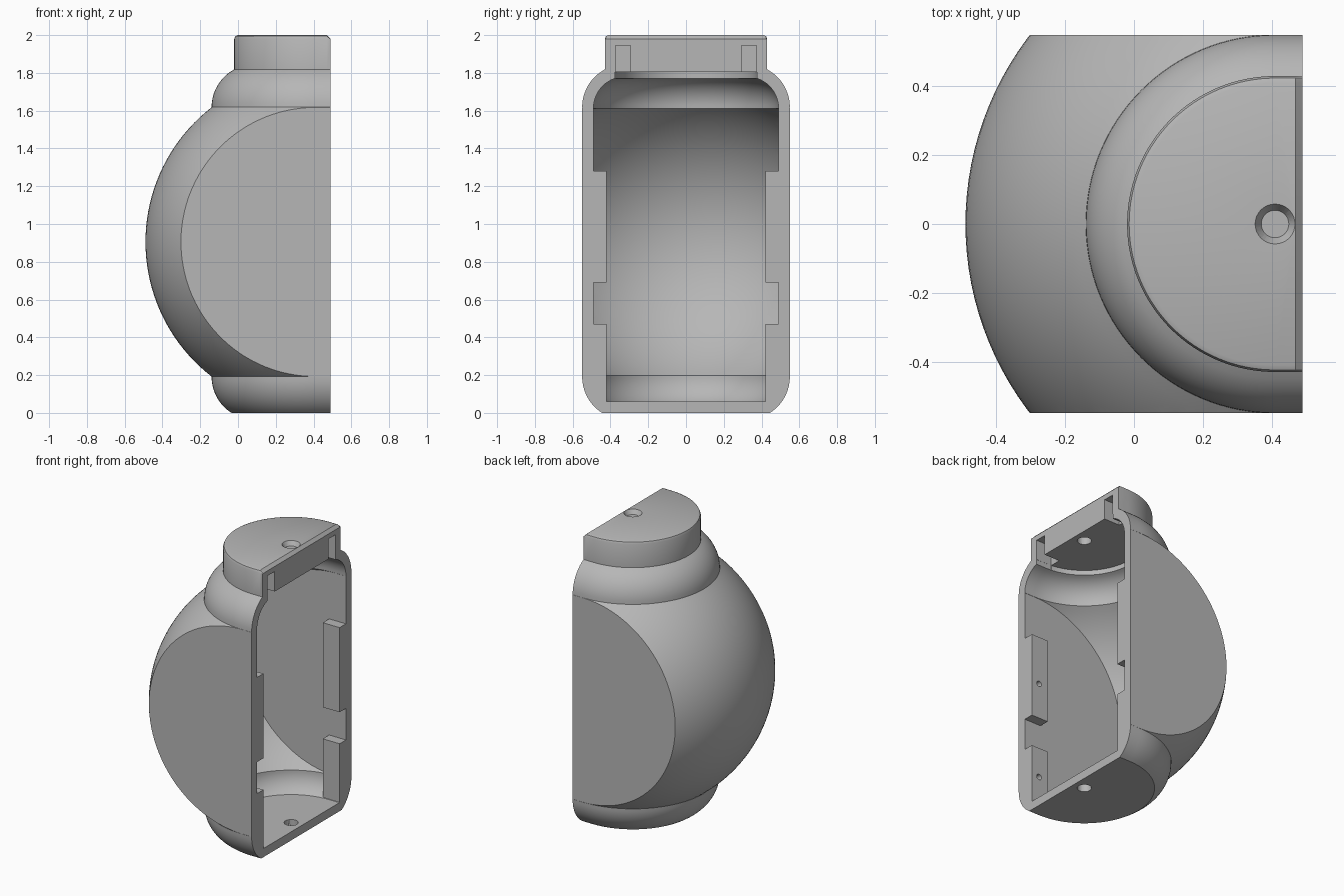
import bpy, bmesh, math
from mathutils import Matrix, Vector

cube = bpy.data.objects.get("Cube")
if cube:
    bpy.data.objects.remove(cube)

AXIS, RIM = 0.41, 0.49      # centre line of the round body, plane of the open side
MID, SHOULDER = 0.905, 0.323

grey = bpy.data.materials.new("light grey")
grey.use_nodes = True
colour = (0.47, 0.47, 0.47, 1)
grey.diffuse_color = colour
grey.node_tree.nodes["Principled BSDF"].inputs["Base Color"].default_value = colour


def make(name, bm):
    bmesh.ops.recalc_face_normals(bm, faces=bm.faces)
    mesh = bpy.data.meshes.new(name)
    bm.to_mesh(mesh)
    bm.free()
    mesh.materials.append(grey)
    obj = bpy.data.objects.new(name, mesh)
    bpy.context.collection.objects.link(obj)
    return obj


def box(name, low, high):
    bm = bmesh.new()
    bmesh.ops.create_cube(bm, size=1)
    low, high = Vector(low), Vector(high)
    for v in bm.verts:
        v.co = (low + high) / 2 + v.co * (high - low)
    return make(name, bm)


def cone(name, r1, r2, centre, depth, along_y=False):
    bm = bmesh.new()
    turn = Matrix.Rotation(math.pi / 2, 4, 'X') if along_y else Matrix()
    bmesh.ops.create_cone(bm, cap_ends=True, segments=32, radius1=r1, radius2=r2,
                          depth=depth, matrix=Matrix.Translation(centre) @ turn)
    return make(name, bm)


def arc(cr, cz, radius, start, end, steps):
    return [(cr + radius * math.cos(start + (end - start) * i / steps),
             cz + radius * math.sin(start + (end - start) * i / steps))
            for i in range(steps + 1)]


def body_profile(ball, corner, floor, neck, side):
    """Floor, lower shoulder, ball and upper shoulder as radius and height."""
    reach = math.acos(side / ball)
    half = ball * math.sin(reach)
    low = math.asin((MID - half - floor) / corner)
    high = math.acos((neck - SHOULDER) / corner)
    return ([(0, floor)] + arc(SHOULDER, MID - half, corner, -low, 0, 10)
            + arc(0, MID, ball, -reach, reach, 40)
            + arc(SHOULDER, MID + half, corner, 0, high, 10))


def half_round(name, profile, end, width, bevel=0):
    """Half turn of the profile, run straight to the open side and cut flat."""
    top = profile[-1][1]
    straight = [(end, top - bevel), (end - 0.02, top)]
    sections = [(x, 0, 1, cap) for x, cap in straight]
    for i in range(65):
        a = math.pi * i / 64
        sections.append((AXIS, -math.sin(a), math.cos(a), top))
    sections += [(x, 0, -1, cap) for x, cap in reversed(straight)]
    bm = bmesh.new()
    rows = [[bm.verts.new((x + r * dx, r * dy, min(z, cap))) for r, z in profile]
            for x, dx, dy, cap in sections]
    for a, b in zip(rows, rows[1:]):
        for i in range(len(profile) - 1):
            bm.faces.new((a[i], a[i + 1], b[i + 1], b[i]))
    bmesh.ops.remove_doubles(bm, verts=bm.verts, dist=1e-5)

    def cap_holes():
        edges = [e for e in bm.edges if e.is_boundary]
        bmesh.ops.holes_fill(bm, edges=edges, sides=0)

    cap_holes()
    for s in (1, -1):
        bmesh.ops.bisect_plane(bm, geom=bm.verts[:] + bm.edges[:] + bm.faces[:],
                               plane_co=(0, s * width, 0), plane_no=(0, s, 0),
                               clear_outer=True)
        cap_holes()
    return make(name, bm)


def cut(obj, cutters):
    bpy.context.view_layer.objects.active = obj
    for c in cutters:
        mod = obj.modifiers.new("cut", 'BOOLEAN')
        mod.operation, mod.solver, mod.object = 'DIFFERENCE', 'EXACT', c
        bpy.ops.object.modifier_apply(modifier=mod.name)
        bpy.data.objects.remove(c)


# Outer shell with neck
outer = body_profile(0.90, 0.227, 0, 0.43, 0.549)
outer += [(0.43, 1.98), (0.424, 1.994), (0.41, 2), (0, 2)]
shell = half_round("shell", outer, RIM, 0.55, 0.02)

# Hollow interior, open on the cut side
inner = body_profile(0.86, 0.167, 0.06, 0.375, 0.489)
inner += [(0.375, 1.805), (0, 1.805)]
cutters = [half_round("cavity", inner, 0.6, 0.49)]

# Cord hole with countersink, and the two neck notches
cutters.append(cone("cord_hole", 0.045, 0.045, (AXIS, 0, 1), 2.4))
cutters.append(cone("countersink", 0.04, 0.064, (AXIS, 0, 1.99), 0.04))
for s in (-1, 1):
    y = sorted((s * 0.295, s * 0.374))
    cutters.append(box("notch", (0.37, y[0], 1.75), (0.6, y[1], 1.945)))
cut(shell, cutters)
parts = [shell]

# Thick mounting rails inside the rim, with screw holes on one side
for side, s in (("left", 1), ("right", -1)):
    y = sorted((s * 0.42, s * 0.496))
    for level, low, high, hole in (("lower", 0.06, 0.47, 0.26), ("upper", 0.69, 1.28, 0.94)):
        rail = box(f"{level}_rail_{side}", (0.36, y[0], low), (RIM, y[1], high))
        if s < 0:
            cut(rail, [cone("screw_hole", 0.02, 0.02, (AXIS + 0.02, -0.42, hole), 0.1, True)])
        parts.append(rail)

# Smooth curves, crisp edges
bpy.ops.object.select_all(action='DESELECT')
for p in parts:
    p.select_set(True)
bpy.context.view_layer.objects.active = shell
bpy.ops.object.shade_smooth_by_angle(angle=math.radians(25))
